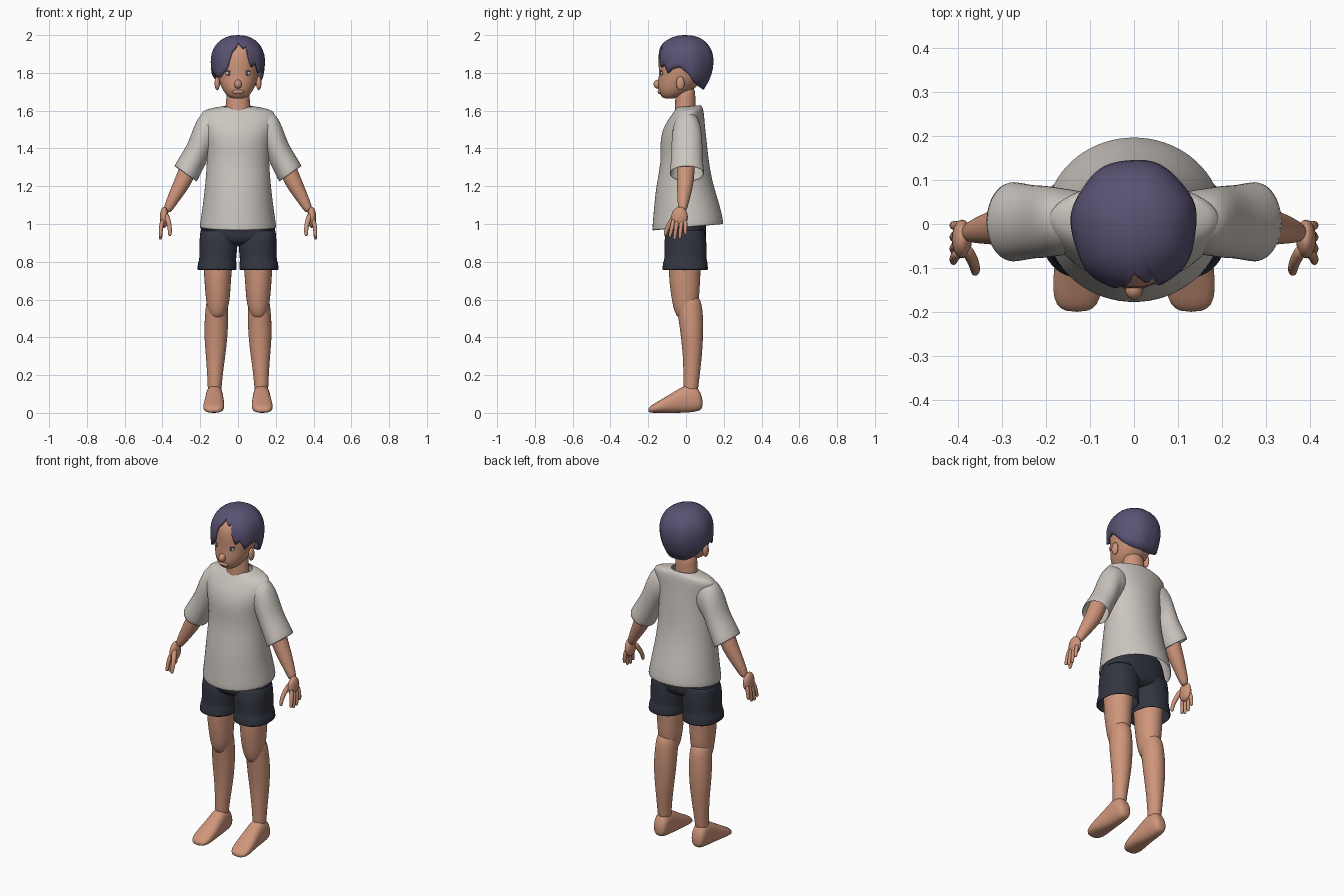
import bpy, bmesh, math
from mathutils import Vector, Matrix


def material(name, r, g, b):
    m = bpy.data.materials.new(name)
    m.diffuse_color = (r, g, b, 1)
    return m


SKIN = material("skin", 0.62, 0.30, 0.195)
SHIRT = material("shirt cloth", 0.60, 0.56, 0.52)
SHORTS = material("shorts cloth", 0.033, 0.036, 0.052)
HAIR = material("hair", 0.10, 0.085, 0.17)
EYE = material("eye white", 0.50, 0.48, 0.46)
IRIS = material("iris", 0.07, 0.09, 0.13)


def finish(name, bm, mat, mirror=False, thick=0, sub=1):
    bmesh.ops.remove_doubles(bm, verts=bm.verts, dist=1e-5)
    bmesh.ops.recalc_face_normals(bm, faces=bm.faces)
    for f in bm.faces:
        f.smooth = True
    me = bpy.data.meshes.new(name)
    bm.to_mesh(me)
    bm.free()
    me.materials.append(mat)
    ob = bpy.data.objects.new(name, me)
    bpy.context.collection.objects.link(ob)
    if mirror:
        m = ob.modifiers.new("mirror", 'MIRROR')
        m.use_mirror_merge = False
    if thick:
        s = ob.modifiers.new("thickness", 'SOLIDIFY')
        s.thickness, s.offset = thick, -1
    if sub:
        s = ob.modifiers.new("smooth", 'SUBSURF')
        s.levels = s.render_levels = sub
    return ob


def loft(name, rings, mat, e=2.0, n=24, cap=True, **kw):
    """Skin a row of superellipse rings, each (centre, u axis, v axis)."""
    bm = bmesh.new()
    rows = []
    for c, u, v in rings:
        row = []
        for i in range(n):
            a = 2 * math.pi * i / n
            p, q = math.cos(a), math.sin(a)
            p = math.copysign(abs(p) ** (2 / e), p)
            q = math.copysign(abs(q) ** (2 / e), q)
            row.append(bm.verts.new(Vector(c) + Vector(u) * p + Vector(v) * q))
        rows.append(row)
    for a, b in zip(rows, rows[1:]):
        for i in range(n):
            j = (i + 1) % n
            bm.faces.new((a[i], a[j], b[j], b[i]))
    if cap:
        bm.faces.new(rows[0])
        bm.faces.new(rows[-1])
    return finish(name, bm, mat, **kw)


def flat(z, x0, x1, y0, y1, tilt=0):
    """Horizontal ring given by its extents."""
    cy, h = (y0 + y1) / 2, (y1 - y0) / 2
    return ((x0 + x1) / 2, cy, z + tilt * cy), ((x1 - x0) / 2, 0, 0), (0, h, tilt * h)


def tube(name, pts, mat, **kw):
    """Round limb through (x, y, z, radius) points with a rounded tip."""
    ps = [Vector(p[:3]) for p in pts]
    rs = [p[3] for p in pts]
    d = (ps[-1] - ps[-2]).normalized()
    end, r = ps[-1].copy(), rs[-1]
    for a in (40, 75):
        ps.append(end + d * r * math.sin(math.radians(a)))
        rs.append(r * math.cos(math.radians(a)))
    rings = []
    for i, p in enumerate(ps):
        t = ps[min(i + 1, len(ps) - 1)] - ps[max(i - 1, 0)]
        u = t.cross(Vector((0, 1, 0))).normalized()
        v = t.cross(u).normalized()
        rings.append((p, u * rs[i], v * rs[i]))
    return loft(name, rings, mat, mirror=True, **kw)


def ball(name, c, r, mat, mirror=False):
    bm = bmesh.new()
    bmesh.ops.create_uvsphere(bm, u_segments=20, v_segments=12, radius=1,
                              matrix=Matrix.Translation(c) @ Matrix.Diagonal((*r, 1)))
    return finish(name, bm, mat, mirror=mirror, sub=0)


# Head and neck
loft("head", [flat(z, -w, w, a, b) for z, w, a, b in (
    (1.664, .03, -.115, -.06), (1.672, .05, -.127, -.035), (1.695, .074, -.145, .02),
    (1.735, .094, -.152, .065), (1.785, .108, -.143, .10), (1.84, .115, -.147, .12),
    (1.90, .111, -.145, .122), (1.95, .088, -.118, .10), (1.975, .05, -.07, .06))], SKIN, e=2.1)
loft("neck", [flat(z, -w, w, -.057 - s, .05 + s) for z, w, s in (
    (1.50, .085, .01), (1.60, .066, .002), (1.66, .062, 0), (1.74, .062, 0))], SKIN)
ball("nose", (0, -.148, 1.74), (.02, .024, .024), SKIN)
ball("mouth", (0, -.137, 1.70), (.032, .014, .012), SKIN)
ball("ear", (.11, -.03, 1.745), (.014, .022, .037), SKIN, True)
ball("eye", (.048, -.127, 1.797), (.019, .008, .011), EYE, True)
ball("iris", (.047, -.132, 1.797), (.008, .005, .010), IRIS, True)
ball("eyelash", (.049, -.129, 1.809), (.021, .008, .003), IRIS, True)

# Hair: a cap whose lower edge varies with the angle from the front
EDGE = [(-180, 1.71), (-150, 1.715), (-130, 1.73), (-112, 1.76), (-95, 1.80), (-75, 1.80),
        (-60, 1.775), (-45, 1.775), (-34, 1.80), (-24, 1.825), (-17, 1.885), (-13, 1.92),
        (-7, 1.93), (0, 1.965), (8, 1.95), (15, 1.93), (20, 1.945), (25, 1.87), (32, 1.83),
        (42, 1.85), (52, 1.80), (62, 1.82), (78, 1.83), (92, 1.80), (110, 1.75),
        (130, 1.725), (150, 1.715), (180, 1.71)]


def edge_height(a):
    for (a0, z0), (a1, z1) in zip(EDGE, EDGE[1:]):
        if a0 <= a <= a1:
            return z0 + (z1 - z0) * (a - a0) / (a1 - a0)


bm = bmesh.new()
N, ROWS = 90, 12
grid = []
for i in range(N):
    deg = -180 + 360 * i / N
    a = math.radians(deg)
    ze = edge_height(deg)
    col = []
    for k in range(ROWS + 1):
        t = k / ROWS
        z = 2.0 - (2.0 - ze) * t ** 1.8
        if z > 1.86:
            r = max(0, 1 - ((z - 1.86) / .14) ** 2.2) ** (1 / 2.2)
        else:
            r = 1 - (.04 + .32 * (1 - math.cos(a)) / 2) * ((1.86 - z) / .15) ** 2
        r *= 1 + .018 * t * math.sin(7 * a + 1)
        y = -math.cos(a) * (.157 if math.cos(a) > 0 else .147) * r
        col.append(bm.verts.new((math.sin(a) * .143 * r, y, z)))
    grid.append(col)
for i in range(N):
    p, q = grid[i], grid[(i + 1) % N]
    for k in range(ROWS):
        bm.faces.new((p[k], p[k + 1], q[k + 1], q[k]))
bmesh.ops.remove_doubles(bm, verts=bm.verts, dist=1e-5)
finish("hair", bm, HAIR, thick=.014, sub=0)

# Shirt body, open at the hem and collar
loft("shirt_body", [flat(z, -w, w, a, b, .09) for z, w, a, b in (
    (.98, .205, -.18, .20), (1.04, .195, -.175, .19), (1.12, .184, -.168, .168),
    (1.22, .173, -.158, .137), (1.34, .163, -.131, .118), (1.44, .170, -.139, .109),
    (1.51, .187, -.125, .10), (1.56, .198, -.096, .097), (1.595, .195, -.068, .092),
    (1.61, .15, -.057, .087), (1.618, .10, -.052, .08), (1.624, .075, -.05, .075))],
     SHIRT, n=36, cap=False, thick=.006)


# Sleeves, from outer and inner silhouette points
def sleeve_ring(ox, oz, ix, iz, h):
    return ((ox + ix) / 2, .005, (oz + iz) / 2), ((ox - ix) / 2, 0, (oz - iz) / 2), (0, h, 0)


loft("sleeve", [sleeve_ring(*s) for s in (
    (.12, 1.60, .11, 1.40, .07), (.195, 1.603, .15, 1.37, .078), (.237, 1.51, .163, 1.335, .083),
    (.263, 1.43, .18, 1.30, .083), (.30, 1.37, .20, 1.26, .087), (.34, 1.305, .217, 1.222, .093))],
     SHIRT, cap=False, mirror=True, thick=.006)

# Shorts: hips plus two cuffed legs
loft("shorts_hips", [flat(z, -w, w, a, b) for z, w, a, b in (
    (.885, .14, -.06, .06), (.90, .20, -.112, .108), (.97, .203, -.118, .108),
    (1.04, .18, -.11, .105), (1.12, .155, -.10, .10))], SHORTS, e=2.4)
loft("shorts_leg", [flat(z, x, w, a, b) for z, x, w, a, b in (
    (.757, .006, .217, -.127, .118), (.78, .007, .214, -.124, .116), (.803, .008, .211, -.121, .114),
    (.81, .010, .205, -.115, .109), (.87, .003, .206, -.116, .110), (.92, .0, .204, -.116, .108),
    (.97, .0, .20, -.10, .10))], SHORTS, e=2.3, cap=False, mirror=True, thick=.008)

# Legs: thigh ends in a rounded knee over the shin
loft("thigh", [flat(z, *r) for z, r in (
    (.92, (.015, .19, -.095, .09)), (.76, (.032, .182, -.092, .078)), (.68, (.038, .177, -.088, .074)),
    (.60, (.043, .170, -.076, .07)), (.55, (.053, .163, -.066, .055)), (.515, (.07, .148, -.052, .03)),
    (.50, (.09, .128, -.035, .0)))], SKIN, mirror=True)
loft("shin", [flat(z, *r) for z, r in (
    (.63, (.08, .14, -.02, .05)), (.60, (.055, .168, -.045, .078)), (.55, (.052, .172, -.05, .088)),
    (.48, (.052, .178, -.037, .092)), (.40, (.055, .179, -.027, .091)), (.30, (.067, .170, -.016, .085)),
    (.20, (.081, .163, -.014, .073)), (.14, (.086, .161, -.014, .066)), (.09, (.09, .158, -.01, .06)))],
     SKIN, mirror=True)
loft("foot", [((x, y, (a + b) / 2), (w, 0, 0), (0, 0, (b - a) / 2)) for y, x, w, a, b in (
    (.088, .125, .018, .03, .07), (.078, .125, .036, .015, .105), (.055, .125, .044, .006, .148),
    (.0, .125, .046, 0, .152), (-.05, .125, .050, 0, .12), (-.10, .127, .055, 0, .09),
    (-.15, .129, .057, 0, .06), (-.185, .130, .048, 0, .040), (-.20, .130, .025, .005, .024))],
     SKIN, e=2.4, mirror=True)

# Arms and hands
tube("arm", [(.19, .005, 1.50, .05), (.25, .0, 1.33, .048), (.275, -.002, 1.26, .047),
             (.305, -.006, 1.20, .043), (.345, -.013, 1.13, .032), (.368, -.018, 1.085, .025)], SKIN)
ball("palm", (.391, -.034, 1.035), (.023, .044, .056), SKIN, True)
for i, (y0, y1, z1) in enumerate(((-.064, -.085, .938), (-.045, -.06, .926),
                                  (-.023, -.032, .930), (-.004, -.003, .952))):
    tube("finger_%d" % (i + 1), [(.397, y0, 1.03, .013), (.409, (y0 + y1) / 2, .98, .0115),
                                 (.410, y1, z1, .0095)], SKIN, n=10)
tube("thumb", [(.385, -.05, 1.06, .016), (.366, -.082, 1.01, .014),
               (.360, -.103, .97, .012), (.361, -.109, .945, .010)], SKIN, n=10)
